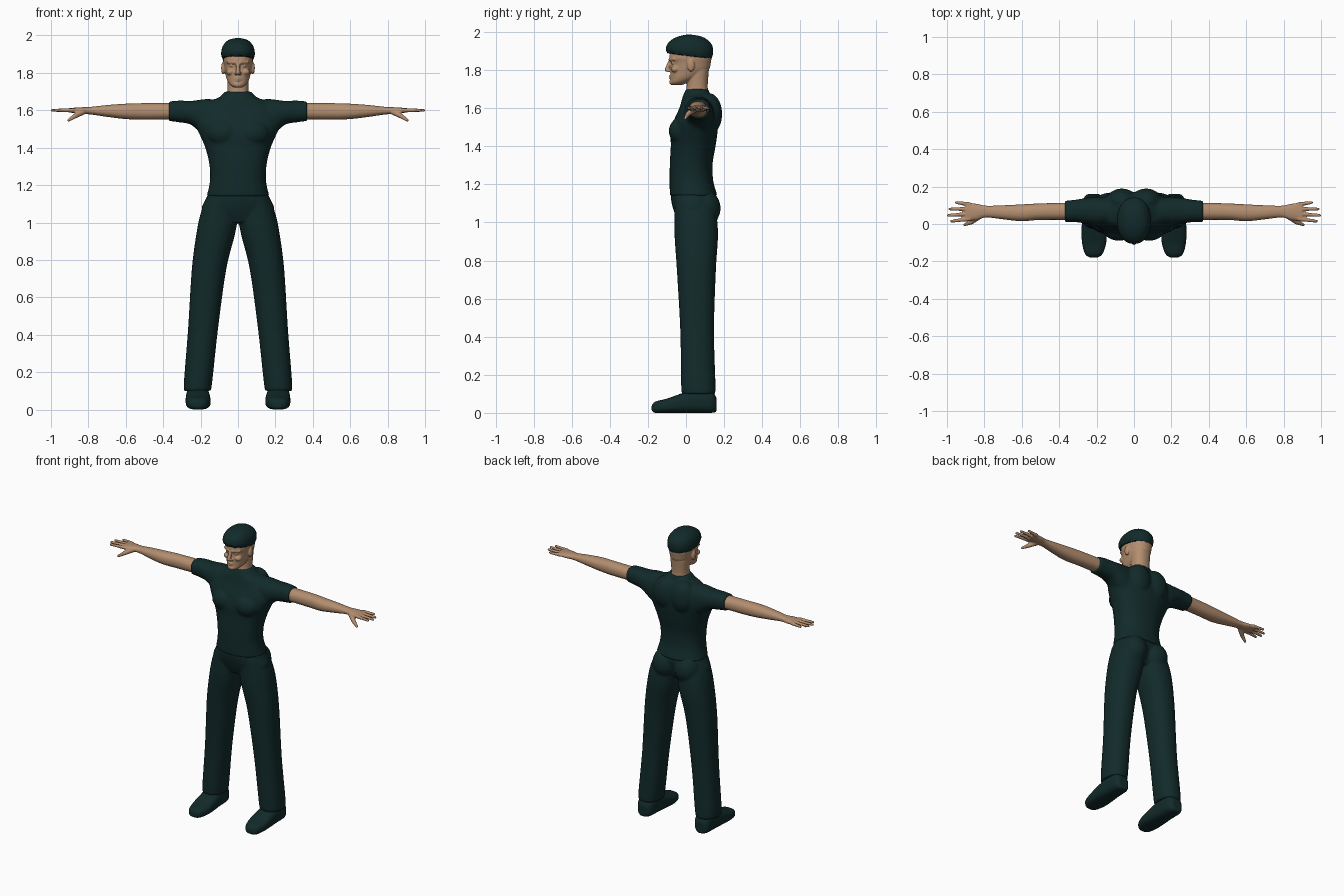
import bpy, bmesh, math
from mathutils import Vector, Matrix

cube = bpy.data.objects.get("Cube")
if cube:
    bpy.data.objects.remove(cube, do_unlink=True)


def make_material(name, color):
    mat = bpy.data.materials.new(name)
    mat.use_nodes = True
    mat.diffuse_color = color
    mat.node_tree.nodes["Principled BSDF"].inputs["Base Color"].default_value = color
    return mat


CLOTH = make_material("dark teal cloth", (.006, .023, .023, 1))
SKIN = make_material("tan skin", (.45, .27, .16, 1))


def catmull(a, b, c, d, t):
    """Smooth blend between stations b and c."""
    return [q + t / 2 * (r - p + t * (2*p - 5*q + 4*r - s + t * (3 * (q - r) + s - p)))
            for p, q, r, s in zip(a, b, c, d)]


def loft(bm, axes, stations, power=2.2, sides=40, steps=5):
    """Skin rounded sections: (position, u_min, u_max, v_min, v_max) along the first axis."""
    last = len(stations) - 1
    rows = []
    for i in range(last):
        quad = [stations[min(max(i + k, 0), last)] for k in (-1, 0, 1, 2)]
        rows += [catmull(*quad, j / steps) for j in range(steps)]
    rows.append(stations[-1])
    order = ["xyz".index(a) for a in axes]
    rings = []
    for pos, u0, u1, v0, v1 in rows:
        ring = []
        for k in range(sides):
            angle = math.tau * k / sides
            c, s = math.cos(angle), math.sin(angle)
            u = math.copysign(abs(c) ** (2 / power), c)
            v = math.copysign(abs(s) ** (2 / power), s)
            co = Vector()
            co[order[0]] = pos
            co[order[1]] = (u0 + u1 + u * (u1 - u0)) / 2
            co[order[2]] = (v0 + v1 + v * (v1 - v0)) / 2
            ring.append(bm.verts.new(co))
        rings.append(ring)
    for low, high in zip(rings, rings[1:]):
        for k in range(sides):
            n = (k + 1) % sides
            bm.faces.new((low[k], low[n], high[n], high[k]))
    bm.faces.new(rings[0])
    bm.faces.new(rings[-1])


def symmetric(rows):
    """Turn (z, half width, y_min, y_max) into full stations."""
    return [(z, -w, w, a, b) for z, w, a, b in rows]


def blob(bm, center, size):
    matrix = Matrix.Translation(center) @ Matrix.Diagonal((*size, 1))
    bmesh.ops.create_uvsphere(bm, u_segments=24, v_segments=16, radius=1, matrix=matrix)


def rod(bm, start, end, r1, r2):
    """Tapered rod with round ends."""
    start, end = Vector(start), Vector(end)
    way = end - start
    matrix = Matrix.Translation((start + end) / 2) @ way.to_track_quat("Z", "Y").to_matrix().to_4x4()
    bmesh.ops.create_cone(bm, cap_ends=True, segments=16, radius1=r1, radius2=r2,
                          depth=way.length, matrix=matrix)
    blob(bm, start, (r1,) * 3)
    blob(bm, end, (r2,) * 3)


def mirror(bm):
    """Copy everything built so far to the other side."""
    copy = bmesh.ops.duplicate(bm, geom=bm.verts[:] + bm.edges[:] + bm.faces[:])
    verts = [g for g in copy["geom"] if isinstance(g, bmesh.types.BMVert)]
    bmesh.ops.scale(bm, vec=(-1, 1, 1), verts=verts)


def finish(bm, name, mat, voxel=None, smooth=3):
    bmesh.ops.recalc_face_normals(bm, faces=bm.faces[:])
    mesh = bpy.data.meshes.new(name)
    bm.to_mesh(mesh)
    bm.free()
    mesh.materials.append(mat)
    for poly in mesh.polygons:
        poly.use_smooth = True
    obj = bpy.data.objects.new(name, mesh)
    bpy.context.collection.objects.link(obj)
    if voxel:
        fuse = obj.modifiers.new("Fuse", "REMESH")
        fuse.mode = "VOXEL"
        fuse.voxel_size = voxel
        fuse.use_smooth_shade = True
        relax = obj.modifiers.new("Relax", "SMOOTH")
        relax.iterations = smooth
    return obj


# Shoes
bm = bmesh.new()
loft(bm, "yxz", [(-.18, .195, .235, .01, .04), (-.16, .168, .262, 0, .06),
                 (-.1, .148, .278, 0, .075), (-.03, .147, .28, 0, .1),
                 (.05, .153, .277, 0, .125), (.13, .16, .272, 0, .12),
                 (.16, .185, .25, .005, .08)], power=2.8)
mirror(bm)
finish(bm, "shoes", CLOTH, .006)

# Trousers: legs, seat and hips
bm = bmesh.new()
loft(bm, "zxy", [(.1, .15, .28, -.015, .145), (.13, .14, .29, -.025, .155),
                 (.43, .107, .267, -.03, .147), (.75, .063, .247, -.048, .157),
                 (.93, .018, .224, -.06, .168), (1.04, 0, .202, -.06, .16),
                 (1.12, .01, .17, -.06, .14)])
blob(bm, (.082, .09, 1.075), (.088, .092, .1))
mirror(bm)
loft(bm, "zxy", symmetric([(1, .1, -.04, .12), (1.06, .192, -.064, .14),
                           (1.13, .17, -.08, .155), (1.19, .14, -.075, .13)]))
finish(bm, "trousers", CLOTH, .008)

# Shirt: sleeves, shoulder blades, chest and trunk
bm = bmesh.new()
loft(bm, "xyz", [(.1, 0, .14, 1.47, 1.655), (.17, -.012, .145, 1.46, 1.66),
                 (.25, 0, .14, 1.522, 1.65), (.31, .01, .13, 1.535, 1.652),
                 (.37, .01, .124, 1.543, 1.647)])
blob(bm, (.065, .12, 1.57), (.085, .07, .11))
blob(bm, (.08, -.02, 1.48), (.09, .07, .075))
mirror(bm)
loft(bm, "zxy", symmetric([(1.14, .168, -.085, .165), (1.22, .15, -.086, .143),
                           (1.31, .153, -.085, .14), (1.4, .175, -.08, .155),
                           (1.47, .205, -.08, .165), (1.54, .235, -.062, .17),
                           (1.6, .22, -.035, .165), (1.645, .16, -.022, .15),
                           (1.67, .1, -.014, .13), (1.7, .07, 0, .117)]))
finish(bm, "shirt", CLOTH, .008)

# Arms with palms, fingers and thumbs
bm = bmesh.new()
loft(bm, "xyz", [(.32, .022, .115, 1.552, 1.638), (.5, .022, .11, 1.55, 1.638),
                 (.6, .015, .105, 1.553, 1.635), (.7, .025, .1, 1.565, 1.628),
                 (.79, .035, .098, 1.578, 1.618), (.84, .022, .108, 1.58, 1.616),
                 (.9, .016, .116, 1.588, 1.612)])
for y, tip_y, tip_x in [(.027, .015, .975), (.054, .046, .993), (.08, .08, .985), (.105, .115, .95)]:
    rod(bm, (.88, y, 1.6), (tip_x, tip_y, 1.6), .012, .008)
rod(bm, (.83, .04, 1.592), (.87, .01, 1.57), .017, .013)
rod(bm, (.87, .01, 1.57), (.905, -.004, 1.547), .013, .008)
mirror(bm)
finish(bm, "arms", SKIN, .005, 2)

# Head: ears, brows, eyes, cheeks and lips in pairs, then nose, neck and skull
bm = bmesh.new()
blob(bm, (.079, .026, 1.825), (.011, .02, .033))
rod(bm, (.014, -.082, 1.856), (.052, -.062, 1.858), .01, .009)
blob(bm, (.031, -.064, 1.838), (.014, .014, .009))
blob(bm, (.04, -.055, 1.805), (.024, .024, .018))
rod(bm, (0, -.083, 1.77), (.02, -.074, 1.768), .007, .004)
rod(bm, (0, -.082, 1.759), (.018, -.074, 1.76), .007, .004)
blob(bm, (.01, -.09, 1.797), (.009, .012, .008))
mirror(bm)
rod(bm, (0, -.082, 1.85), (0, -.1, 1.803), .009, .012)
blob(bm, (0, -.07, 1.737), (.025, .018, .016))
loft(bm, "zxy", symmetric([(1.62, .075, .01, .12), (1.68, .06, 0, .117),
                           (1.72, .056, .004, .114), (1.8, .06, .01, .12)]))
loft(bm, "zxy", symmetric([(1.722, .022, -.076, -.02), (1.735, .042, -.082, .01),
                           (1.76, .058, -.08, .06), (1.8, .069, -.081, .118),
                           (1.838, .075, -.078, .13), (1.87, .079, -.088, .133),
                           (1.92, .07, -.07, .12), (1.95, .04, -.03, .07)]))
finish(bm, "head", SKIN, .004, 2)

# Cap, lower at the back, with a ragged rim
bm = bmesh.new()
loft(bm, "zxy", symmetric([(1.876, .083, -.098, .134), (1.9, .09, -.106, .142),
                           (1.935, .085, -.095, .138), (1.962, .068, -.068, .112),
                           (1.978, .045, -.035, .078), (1.986, .012, 0, .03)]), sides=72)
for v in bm.verts:
    low = (1.986 - v.co.z) / .11
    angle = math.atan2(v.co.x, v.co.y - .02)
    v.co.z -= low * .12 * (v.co.y - .02) + low ** 4 * .003 * math.sin(angle * 14)
cap = finish(bm, "cap", CLOTH)
bpy.ops.object.select_all(action="DESELECT")
cap.select_set(True)
bpy.context.view_layer.objects.active = cap
bpy.ops.object.shade_smooth_by_angle()
